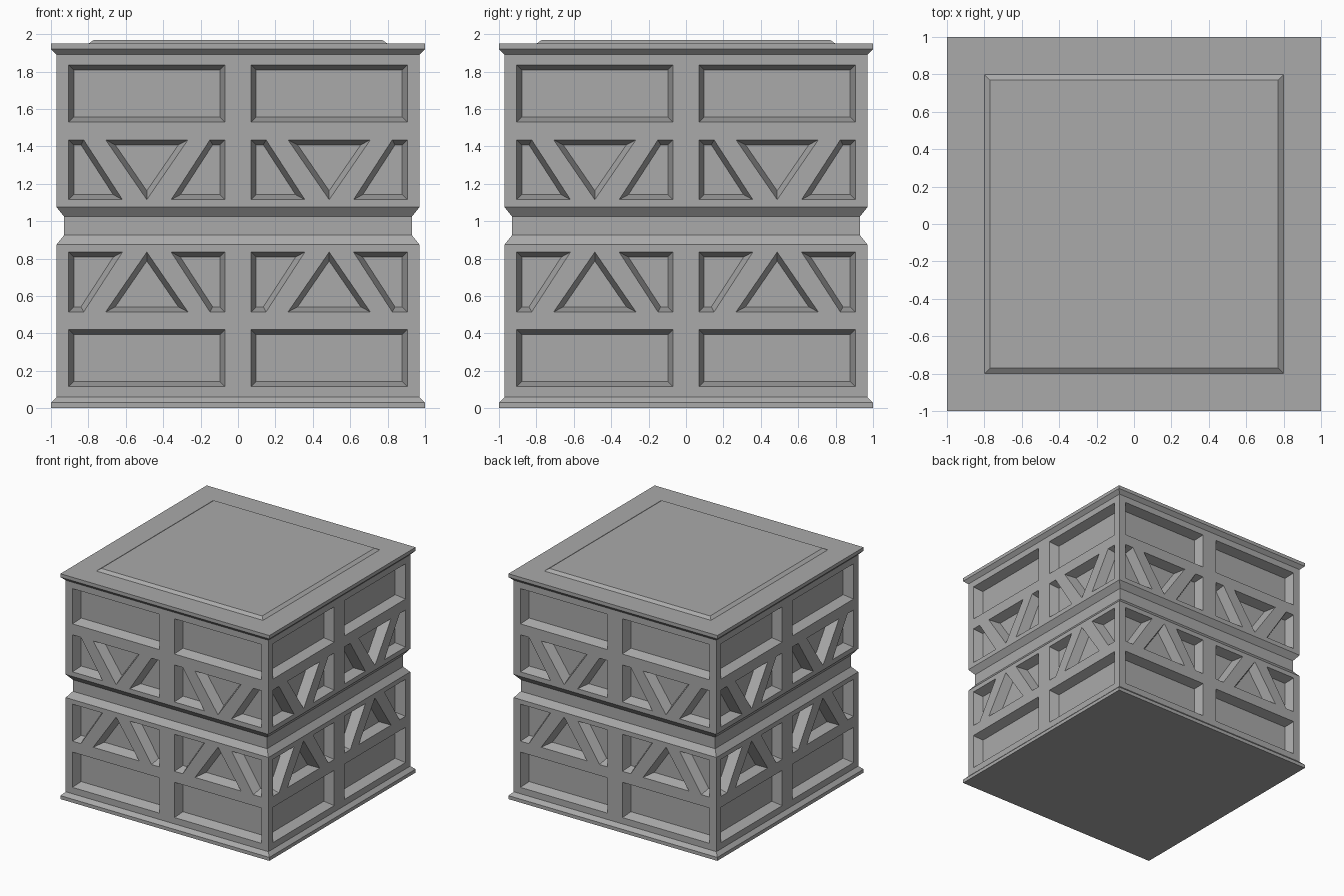
import bpy, bmesh, math
from mathutils import Matrix, Vector

if "Cube" in bpy.data.objects:
    bpy.data.objects.remove(bpy.data.objects["Cube"])

grey = bpy.data.materials.new("plain grey")
grey.use_nodes = True
grey.diffuse_color = (0.4, 0.4, 0.4, 1)
grey.node_tree.nodes["Principled BSDF"].inputs["Base Color"].default_value = (0.4, 0.4, 0.4, 1)

MID, WALL, DEPTH, SLOPE, BAY = 0.975, 0.97, 0.08, 0.027, 0.4875


def finish(bm, name):
    bmesh.ops.recalc_face_normals(bm, faces=bm.faces)
    mesh = bpy.data.meshes.new(name)
    bm.to_mesh(mesh)
    bm.free()
    mesh.materials.append(grey)
    obj = bpy.data.objects.new(name, mesh)
    bpy.context.collection.objects.link(obj)
    return obj


def skin(bm, rings):
    """Join rings of points into a closed solid."""
    rings = [[bm.verts.new(p) for p in ring] for ring in rings]
    n = len(rings[0])
    for a, b in zip(rings, rings[1:]):
        for i in range(n):
            j = (i + 1) % n
            bm.faces.new((a[i], a[j], b[j], b[i]))
    bm.faces.new(rings[0])
    bm.faces.new(rings[-1])


def square_stack(name, profile):
    """Square solid from (half width, height) pairs."""
    bm = bmesh.new()
    skin(bm, [[(-r, -r, z), (r, -r, z), (r, r, z), (-r, r, z)] for r, z in profile])
    return finish(bm, name)


def shrink(points, d):
    """Move every side of a convex polygon inward by d."""
    pts = [Vector(p) for p in points]
    centre = sum(pts, Vector((0, 0))) / len(pts)
    lines = []
    for i, p in enumerate(pts):
        along = (pts[(i + 1) % len(pts)] - p).normalized()
        normal = Vector((-along.y, along.x))
        if normal.dot(centre - p) < 0:
            normal = -normal
        lines.append((normal, normal.dot(p) + d))
    out = []
    for i in range(len(pts)):
        (n1, c1), (n2, c2) = lines[i - 1], lines[i]
        det = n1.x * n2.y - n1.y * n2.x
        out.append(((c1 * n2.y - c2 * n1.y) / det, (n1.x * c2 - n2.x * c1) / det))
    return out


# Body: base rim, walls, waist groove and top rim, symmetric about mid height
half = [(1, 0), (1, 0.03), (WALL, 0.06), (WALL, 0.875), (0.93, 0.925)]
body = square_stack("chest_body", half + [(r, 2 * MID - z) for r, z in reversed(half)])

# Raised lid plate with sloped rim
square_stack("lid_plate", [(0.805, 2 * MID - 0.005), (0.77, 1.97)])

# Recess outlines of one bay: panel, triangle, two corner pieces
panel = [(-0.4175, 0.555), (0.4175, 0.555), (0.4175, 0.86), (-0.4175, 0.86)]
triangle = [(-0.22, 0.46), (0.22, 0.46), (0, 0.14)]
corner = [(-0.4175, 0.46), (-0.3375, 0.46), (-0.13, 0.14), (-0.4175, 0.14)]
outlines = [panel, triangle, corner, [(-u, v) for u, v in corner]]

# Tapered cutters for every bay on all four sides
cut = bmesh.new()
for side in range(4):
    turn = Matrix.Rotation(side * math.pi / 2, 3, 'Z')
    for bay in (-BAY, BAY):
        for flip in (-1, 1):
            for outline in outlines:
                inner = shrink(outline, SLOPE)
                levels = [(outline, WALL + 0.02), (outline, WALL), (inner, WALL - DEPTH)]
                skin(cut, [[turn @ Vector((bay + u, -y, MID + flip * v)) for u, v in poly]
                           for poly, y in levels])
cutter = finish(cut, "recess_cutter")
cutter.hide_render = True

# Carve the recesses, then drop the cutter
mod = body.modifiers.new("recesses", 'BOOLEAN')
mod.operation = 'DIFFERENCE'
mod.solver = 'EXACT'
mod.object = cutter
bpy.context.view_layer.objects.active = body
bpy.ops.object.modifier_apply(modifier=mod.name)
bpy.data.objects.remove(cutter)
